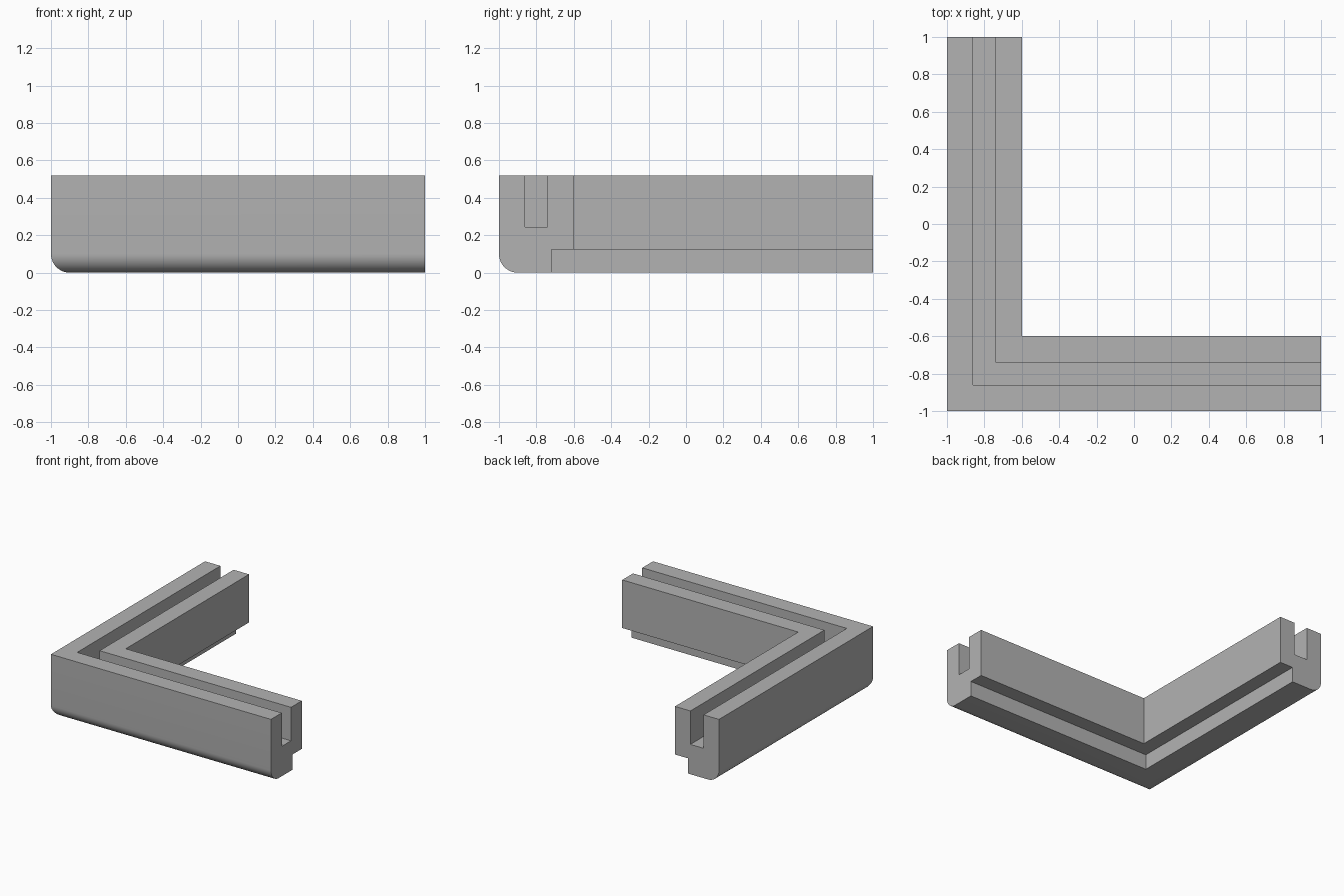
import bpy
import bmesh
from math import sin, cos, pi

cube = bpy.data.objects.get("Cube")
if cube:
    bpy.data.objects.remove(cube, do_unlink=True)

# Main dimensions
HEIGHT = 0.52
WIDTH = 0.4
RADIUS = 0.1
GROOVE_OUTER, GROOVE_INNER, GROOVE_FLOOR = 0.14, 0.26, 0.245
STEP_INSET, STEP_HEIGHT = 0.28, 0.125
ARC_STEPS = 12

# Single flat colour
grey = bpy.data.materials.new("plain grey")
grey.use_nodes = True
colour = (0.45, 0.45, 0.45, 1)
grey.diffuse_color = colour
grey.node_tree.nodes["Principled BSDF"].inputs["Base Color"].default_value = colour

# Rail cross-section: (distance inward from the outer wall, height)
profile = [(RADIUS * (1 - cos(a)), RADIUS * (1 - sin(a)))
           for a in (i * pi / 2 / ARC_STEPS for i in range(ARC_STEPS + 1))]
profile += [
    (STEP_INSET, 0), (STEP_INSET, STEP_HEIGHT),
    (WIDTH, STEP_HEIGHT), (WIDTH, HEIGHT),
    (GROOVE_INNER, HEIGHT), (GROOVE_INNER, GROOVE_FLOOR),
    (GROOVE_OUTER, GROOVE_FLOOR), (GROOVE_OUTER, HEIGHT),
    (0, HEIGHT),
]

# Sweep the section along both arms, mitred at the corner
bm = bmesh.new()
stations = [
    lambda d, z: (1, d - 1, z),
    lambda d, z: (d - 1, d - 1, z),
    lambda d, z: (d - 1, 1, z),
]
rings = [[bm.verts.new(place(d, z)) for d, z in profile] for place in stations]
count = len(profile)
for first, second in zip(rings, rings[1:]):
    for i in range(count):
        j = (i + 1) % count
        bm.faces.new((first[i], first[j], second[j], second[i]))

# Flat ends of the arms
bm.faces.new(rings[0])
bm.faces.new(rings[-1])
bmesh.ops.recalc_face_normals(bm, faces=bm.faces)

mesh = bpy.data.meshes.new("corner_rail")
bm.to_mesh(mesh)
bm.free()
mesh.materials.append(grey)
rail = bpy.data.objects.new("corner_rail", mesh)
bpy.context.collection.objects.link(rail)

# Smooth the rounded lower edge only
bpy.context.view_layer.objects.active = rail
rail.select_set(True)
bpy.ops.object.shade_smooth_by_angle(angle=pi / 6)
